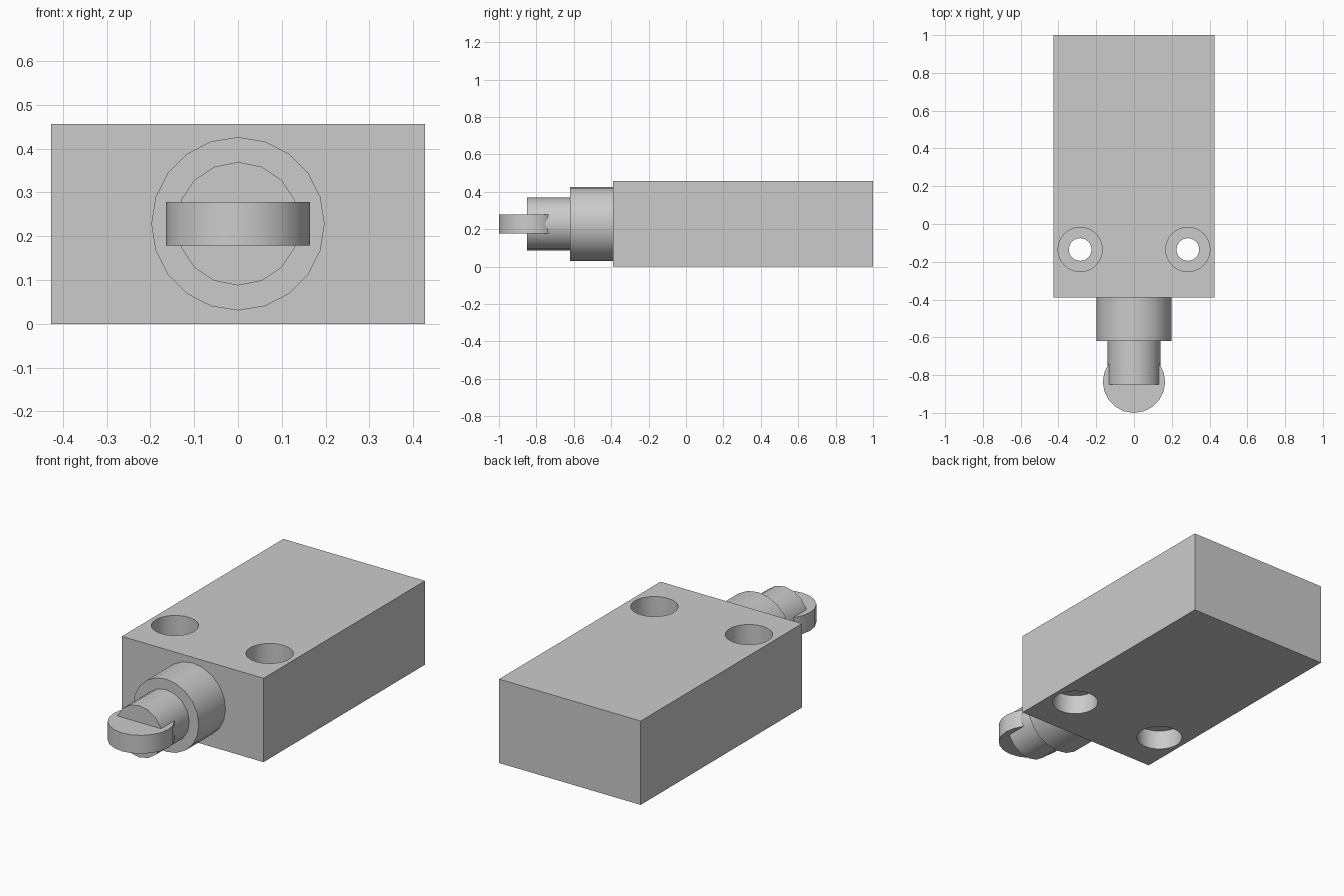
import bpy, math

if "Cube" in bpy.data.objects:
    bpy.data.objects.remove(bpy.data.objects["Cube"], do_unlink=True)

HEIGHT = 0.457
MID = HEIGHT / 2
FRONT = -0.39          # front face of the housing

grey = bpy.data.materials.new("light_grey")
grey.use_nodes = True
colour = (0.6, 0.6, 0.6, 1)
grey.diffuse_color = colour
grey.node_tree.nodes["Principled BSDF"].inputs["Base Color"].default_value = colour


def activate(ob):
    bpy.ops.object.select_all(action='DESELECT')
    ob.select_set(True)
    bpy.context.view_layer.objects.active = ob


def smooth(ob):
    activate(ob)
    bpy.ops.object.shade_smooth_by_angle(angle=math.radians(35))


def upright_cylinder(name, radius, x, y, z0, z1, sides):
    bpy.ops.mesh.primitive_cylinder_add(vertices=sides, radius=radius, depth=z1 - z0,
                                        location=(x, y, (z0 + z1) / 2))
    ob = bpy.context.object
    ob.name = name
    ob.data.materials.append(grey)
    return ob


def lying_cylinder(name, radius, y0, y1, sides):
    bpy.ops.mesh.primitive_cylinder_add(vertices=sides, radius=radius, depth=y1 - y0,
                                        location=(0, (y0 + y1) / 2, MID),
                                        rotation=(math.pi / 2, 0, 0))
    ob = bpy.context.object
    ob.name = name
    ob.data.materials.append(grey)
    smooth(ob)
    return ob


# Housing block
bpy.ops.mesh.primitive_cube_add(size=1, location=(0, (1 + FRONT) / 2, MID))
housing = bpy.context.object
housing.name = "housing"
housing.dimensions = (0.854, 1 - FRONT, HEIGHT)
bpy.ops.object.transform_apply(location=False, rotation=False, scale=True)
housing.data.materials.append(grey)

# Mounting holes, counterbored from both faces
for x in (-0.285, 0.285):
    for radius, z0, z1, sides in ((0.06, -0.1, HEIGHT + 0.1, 24),
                                  (0.117, -0.1, 0.107, 32),
                                  (0.117, HEIGHT - 0.14, HEIGHT + 0.1, 32)):
        cutter = upright_cylinder("hole_cutter", radius, x, -0.135, z0, z1, sides)
        cutter.hide_render = True
        cut = housing.modifiers.new("mounting_hole", 'BOOLEAN')
        cut.operation = 'DIFFERENCE'
        cut.solver = 'EXACT'
        cut.object = cutter
        activate(housing)
        bpy.ops.object.modifier_apply(modifier=cut.name)
        bpy.data.objects.remove(cutter, do_unlink=True)
smooth(housing)

# Collar, plunger and roller
lying_cylinder("collar", 0.198, -0.62, FRONT, 20)
lying_cylinder("plunger", 0.141, -0.85, -0.62, 16)
roller = upright_cylinder("roller", 0.165, 0, -0.835, MID - 0.05, MID + 0.05, 20)
smooth(roller)
